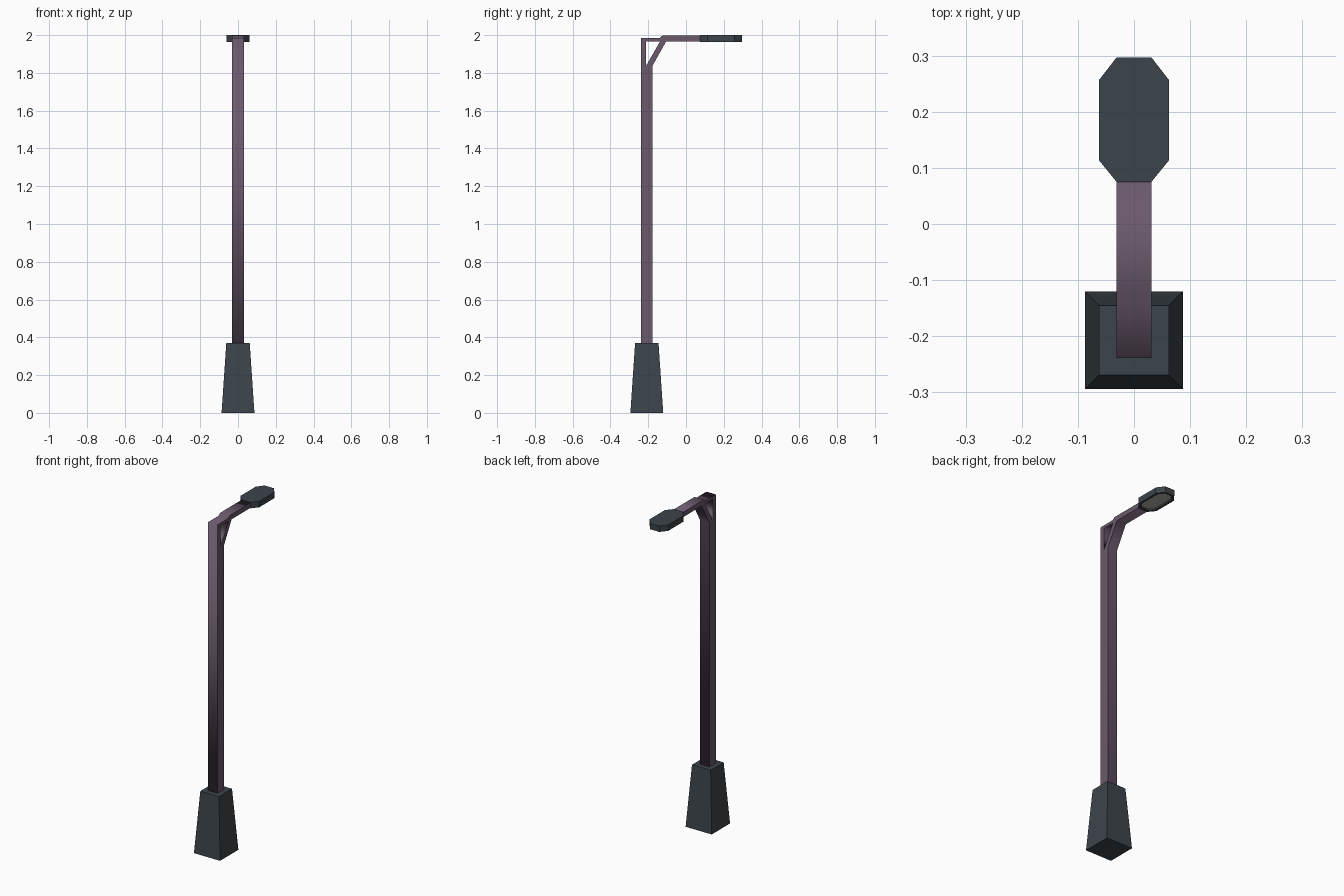
import bpy, bmesh, math
from mathutils import Matrix

if "Cube" in bpy.data.objects:
    bpy.data.objects.remove(bpy.data.objects["Cube"])


def material(name, rgb):
    m = bpy.data.materials.new(name)
    m.diffuse_color = (*rgb, 1)
    m.use_nodes = True
    m.node_tree.nodes["Principled BSDF"].inputs["Base Color"].default_value = m.diffuse_color
    return m


SLATE = material("slate_metal", (0.045, 0.058, 0.07))
MAUVE = material("mauve_metal", (0.145, 0.10, 0.15))
GLASS = material("lamp_glass", (0.45, 0.43, 0.40))
POLE_Y = -0.2075


def add_mesh(name, bm, *mats):
    bmesh.ops.recalc_face_normals(bm, faces=bm.faces)
    me = bpy.data.meshes.new(name)
    bm.to_mesh(me)
    bm.free()
    for m in mats:
        me.materials.append(m)
    ob = bpy.data.objects.new(name, me)
    bpy.context.collection.objects.link(ob)
    return ob


# Tapered square base
bm = bmesh.new()
r2 = math.sqrt(2)
bmesh.ops.create_cone(
    bm, cap_ends=True, segments=4, radius1=0.087 * r2, radius2=0.062 * r2, depth=0.37,
    matrix=Matrix.Translation((0, POLE_Y, 0.185)) @ Matrix.Rotation(math.pi / 4, 4, 'Z'))
add_mesh("base", bm, SLATE)

# Pole, brace and arm: one side profile (y, z) with a triangular opening
outline = [(-0.239, 0.36), (-0.177, 0.36), (-0.177, 1.838), (-0.105, 1.967),
           (0.085, 1.967), (0.085, 1.997), (-0.125, 1.997), (-0.140, 1.985),
           (-0.239, 1.985)]
opening = [(-0.211, 1.838), (-0.137, 1.967), (-0.211, 1.967)]
cu = bpy.data.curves.new("pole_and_arm", 'CURVE')
cu.dimensions = '2D'
cu.fill_mode = 'BOTH'
cu.extrude = 0.031
for pts in (outline, opening):
    sp = cu.splines.new('POLY')
    sp.points.add(len(pts) - 1)
    for p, (y, z) in zip(sp.points, pts):
        p.co = (y, z, 0, 1)
    sp.use_cyclic_u = True
cu.materials.append(MAUVE)
pole = bpy.data.objects.new("pole_and_arm", cu)
bpy.context.collection.objects.link(pole)
# Stand the profile up in the y-z plane
pole.matrix_world = Matrix(((0, 0, 1, 0), (1, 0, 0, 0), (0, 1, 0, 0), (0, 0, 0, 1)))
bpy.context.view_layer.objects.active = pole
pole.select_set(True)
bpy.ops.object.convert(target='MESH')

# Octagonal lamp head with a recessed glass panel underneath
half = [(0.031, 0.075), (0.062, 0.113), (0.062, 0.257), (0.031, 0.297)]
ring = half + [(-x, y) for x, y in reversed(half)]
bm = bmesh.new()
bottom = bm.faces.new([bm.verts.new((x, y, 1.964)) for x, y in ring])
top = bmesh.ops.extrude_face_region(bm, geom=[bottom], use_keep_orig=True)
bmesh.ops.translate(bm, vec=(0, 0, 0.036),
                    verts=[v for v in top["geom"] if isinstance(v, bmesh.types.BMVert)])
bmesh.ops.recalc_face_normals(bm, faces=bm.faces)
bm.faces.ensure_lookup_table()
panel = min(bm.faces, key=lambda f: f.calc_center_median().z)
bmesh.ops.inset_region(bm, faces=[panel], thickness=0.014)
bmesh.ops.inset_region(bm, faces=[panel], thickness=0.003)
bmesh.ops.translate(bm, vec=(0, 0, 0.008), verts=panel.verts)
panel.material_index = 1
add_mesh("lamp_head", bm, SLATE, GLASS)
